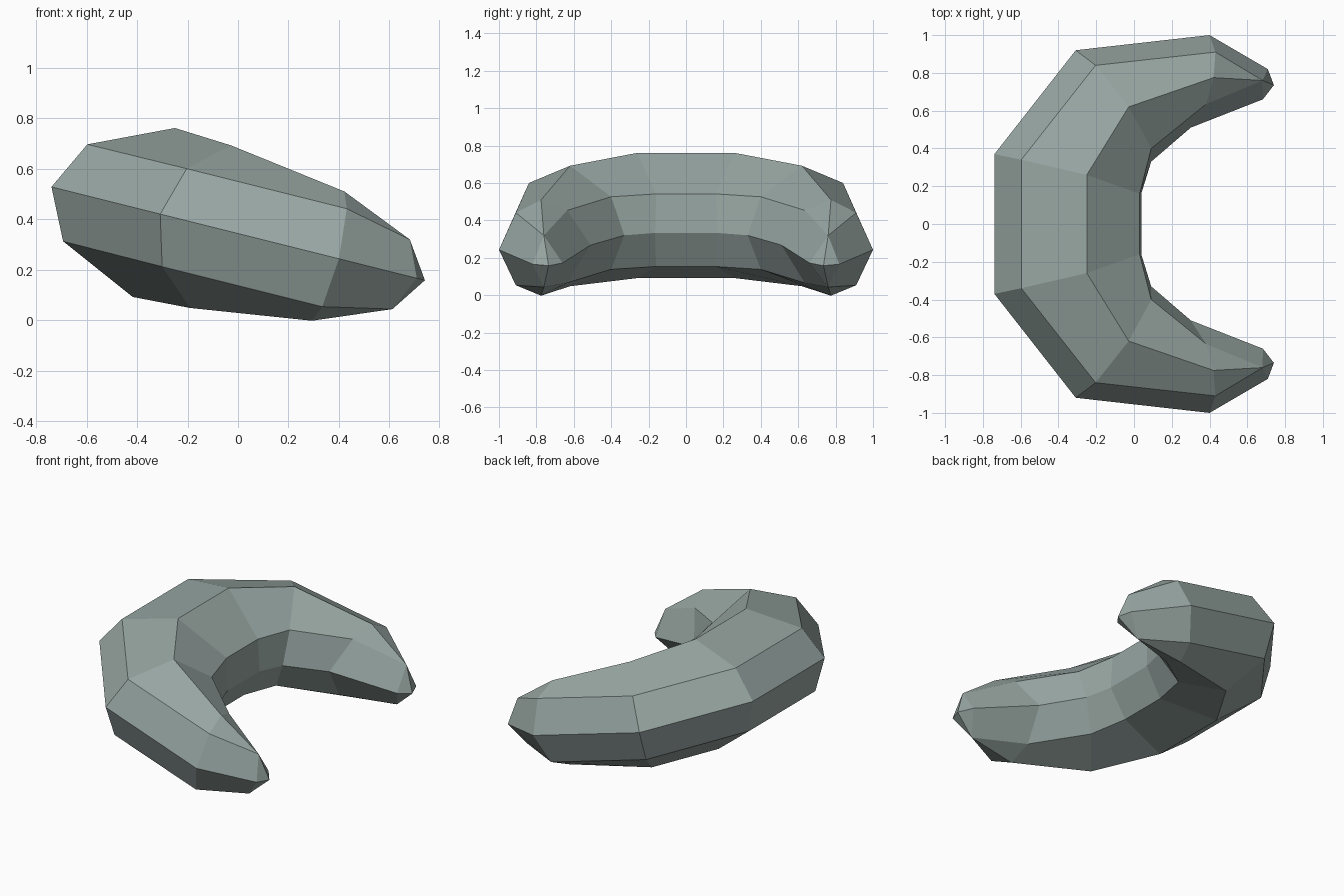
import bpy, bmesh, math

if "Cube" in bpy.data.objects:
    bpy.data.objects.remove(bpy.data.objects["Cube"])

TILT = math.atan(0.25)      # the crescent leans down towards its tips
C, S = math.cos(TILT), math.sin(TILT)
MID = 0.333                 # height of the crescent's mid-plane before tilting

# Half ring profiles from outer edge over the top to inner edge:
# (along, sideways y, height above the mid-plane)
rings = [
    [(-.845, .37, 0), (-.748, .34, .198), (-.427, .26, .345), (-.102, .16, .2), (-.042, .165, 0)],
    [(-.401, .92, 0), (-.343, .84, .2), (-.195, .62, .332), (-.039, .40, .2), (.0105, .33, 0)],
    [(.329, 1.0, 0), (.311, .91, .2), (.285, .775, .264), (.26, .635, .2), (.226, .51, 0)],
    [(.647, .82, 0), (.583, .76, .142), (.583, .76, .142), (.583, .76, .142), (.62, .66, 0)],
]
tip = (.68, .735, 0)


def place(p, side):
    u, y, h = p
    w = MID + h
    return (u * C + w * S, y * side, -u * S + w * C)


bm = bmesh.new()


def add_ring(half, side):
    # mirror the top half below the mid-plane to close the ring
    under = [(u, y, -h) for u, y, h in half[3:0:-1]]
    return [bm.verts.new(place(p, side)) for p in half + under]


# Loft from one tip to the other
loops = [add_ring(r, -1) for r in reversed(rings)] + [add_ring(r, 1) for r in rings]
for a, b in zip(loops, loops[1:]):
    for i in range(8):
        j = (i + 1) % 8
        bm.faces.new((a[i], a[j], b[j], b[i]))

# Pointed ends
for loop, side in ((loops[0], -1), (loops[-1], 1)):
    v = bm.verts.new(place(tip, side))
    for i in range(8):
        bm.faces.new((loop[i], loop[(i + 1) % 8], v))

bmesh.ops.remove_doubles(bm, verts=bm.verts, dist=0.0005)
bmesh.ops.recalc_face_normals(bm, faces=bm.faces)

mesh = bpy.data.meshes.new("crescent_roll")
bm.to_mesh(mesh)
bm.free()
mat = bpy.data.materials.new("grey green")
mat.diffuse_color = (.31, .38, .36, 1)
mat.use_nodes = True
mat.node_tree.nodes["Principled BSDF"].inputs["Base Color"].default_value = mat.diffuse_color
mesh.materials.append(mat)
obj = bpy.data.objects.new("crescent_roll", mesh)
bpy.context.collection.objects.link(obj)
